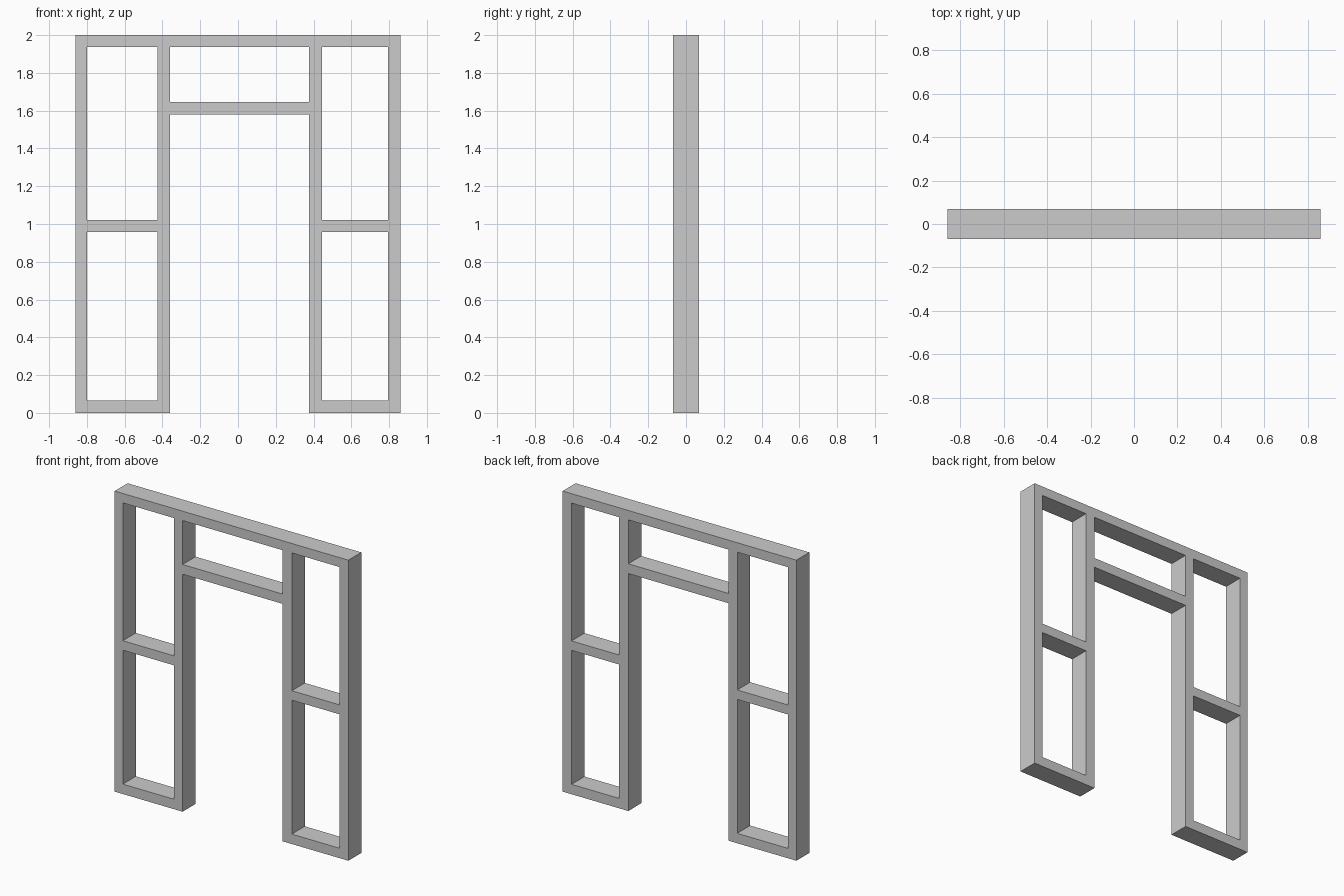
import bpy, bmesh

if "Cube" in bpy.data.objects:
    bpy.data.objects.remove(bpy.data.objects["Cube"])

DEPTH = 0.136

# Openings as (x0, x1, z0, z1)
openings = [
    (-0.80, -0.425, 0.066, 0.957),   # left lower
    (-0.80, -0.425, 1.02, 1.937),    # left upper
    (0.444, 0.795, 0.066, 0.957),    # right lower
    (0.444, 0.795, 1.02, 1.937),     # right upper
    (-0.36, 0.377, 1.645, 1.937),    # transom
    (-0.36, 0.377, 0.0, 1.58),       # doorway
]
xs = sorted({-0.86, 0.86} | {v for o in openings for v in o[:2]})
zs = sorted({0.0, 2.0} | {v for o in openings for v in o[2:]})


def is_open(x, z):
    return any(a < x < b and c < z < d for a, b, c, d in openings)


# Front face of the frame as a welded grid with the openings left out
bm = bmesh.new()
verts = {}


def vert(x, z):
    if (x, z) not in verts:
        verts[(x, z)] = bm.verts.new((x, -DEPTH / 2, z))
    return verts[(x, z)]


for x0, x1 in zip(xs, xs[1:]):
    for z0, z1 in zip(zs, zs[1:]):
        if not is_open((x0 + x1) / 2, (z0 + z1) / 2):
            bm.faces.new([vert(x0, z0), vert(x1, z0), vert(x1, z1), vert(x0, z1)])

# Thicken to the full depth, keeping the front face
ret = bmesh.ops.extrude_face_region(bm, geom=bm.faces[:], use_keep_orig=True)
back = [g for g in ret["geom"] if isinstance(g, bmesh.types.BMVert)]
bmesh.ops.translate(bm, verts=back, vec=(0, DEPTH, 0))
bmesh.ops.recalc_face_normals(bm, faces=bm.faces[:])

mesh = bpy.data.meshes.new("door_frame")
bm.to_mesh(mesh)
bm.free()
frame = bpy.data.objects.new("door_frame", mesh)
bpy.context.collection.objects.link(frame)
